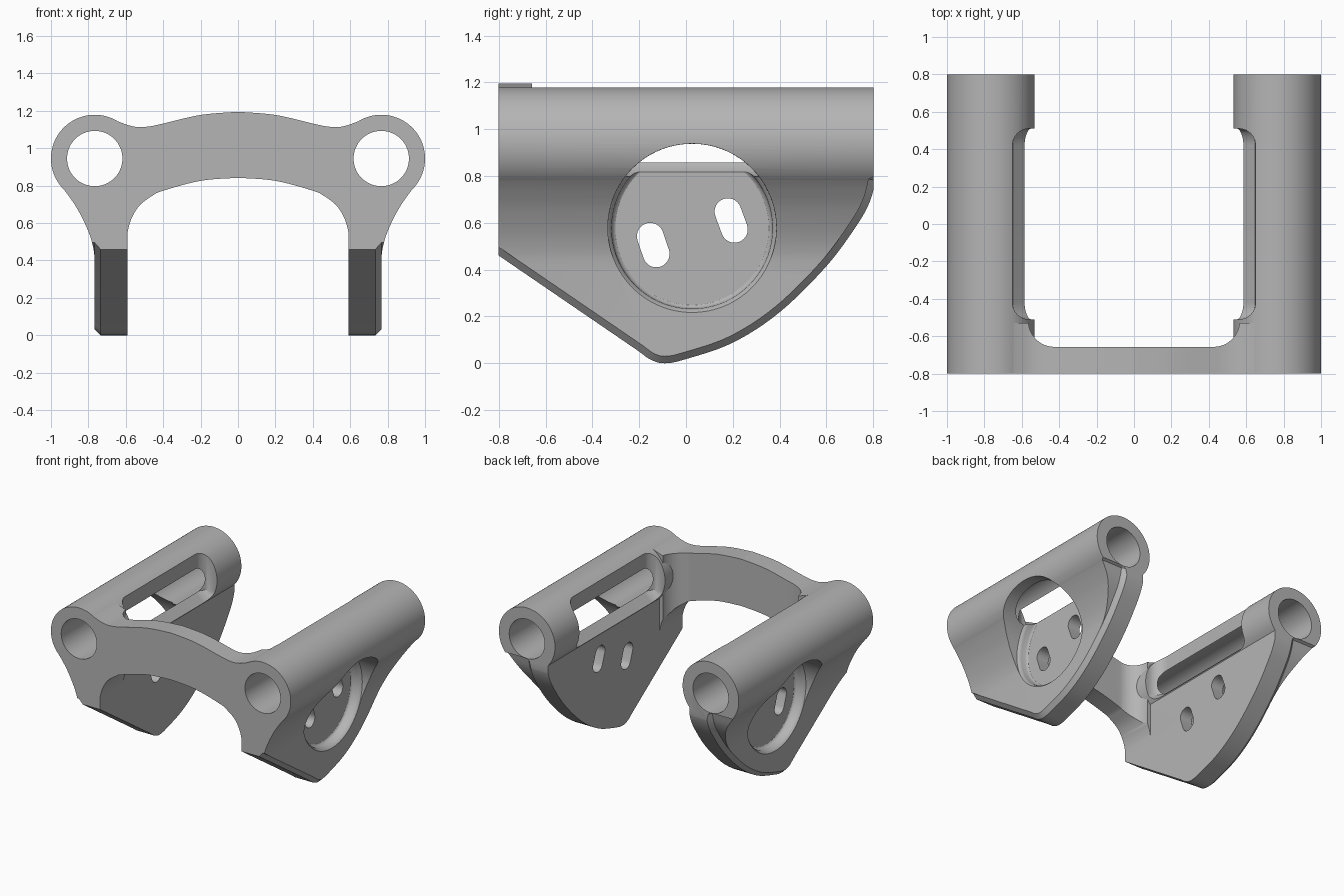
import bpy, bmesh
from math import sin, cos, pi, radians, hypot, sqrt

if "Cube" in bpy.data.objects:
    bpy.data.objects.remove(bpy.data.objects["Cube"])

grey = bpy.data.materials.new("satin_grey")
grey.use_nodes = True
colour = (0.46, 0.46, 0.46, 1)
grey.diffuse_color = colour
grey.node_tree.nodes["Principled BSDF"].inputs["Base Color"].default_value = colour

TUBE_X, TUBE_Z, TUBE_R, BORE_R = 0.766, 0.945, 0.234, 0.148


def loft(name, rings):
    """Solid through rings of equal point count, capped at both ends."""
    bm = bmesh.new()
    loops = [[bm.verts.new(p) for p in ring] for ring in rings]
    n = len(loops[0])
    for a, b in zip(loops, loops[1:]):
        for i in range(n):
            j = (i + 1) % n
            bm.faces.new((a[i], a[j], b[j], b[i]))
    bm.faces.new(loops[0])
    bm.faces.new(loops[-1])
    bmesh.ops.recalc_face_normals(bm, faces=bm.faces)
    mesh = bpy.data.meshes.new(name)
    bm.to_mesh(mesh)
    bm.free()
    mesh.materials.append(grey)
    ob = bpy.data.objects.new(name, mesh)
    bpy.context.collection.objects.link(ob)
    return ob


def along_y(name, pts, y0, y1):
    return loft(name, [[(x, y, z) for x, z in pts] for y in (y0, y1)])


def arc(cx, cy, r, start, end, n):
    return [(cx + r * cos(radians(start + (end - start) * i / n)),
             cy + r * sin(radians(start + (end - start) * i / n))) for i in range(n + 1)]


def spline(pts, steps=6):
    """Smooth curve through the given points."""
    out = []
    ext = [pts[0]] + pts + [pts[-1]]
    for p0, p1, p2, p3 in zip(ext, ext[1:], ext[2:], ext[3:]):
        for i in range(steps):
            t = i / steps
            out.append(tuple(
                b + 0.5 * t * (c - a + t * (2 * a - 5 * b + 4 * c - d + t * (3 * (b - c) + d - a)))
                for a, b, c, d in zip(p0, p1, p2, p3)))
    return out + [pts[-1]]


def apply(ob, mod):
    bpy.context.view_layer.objects.active = ob
    bpy.ops.object.modifier_apply(modifier=mod.name)


def mirror(ob):
    mod = ob.modifiers.new("mirror", 'MIRROR')
    mod.use_mirror_merge = False
    apply(ob, mod)
    return ob


def boolean(ob, tool, kind='DIFFERENCE'):
    mod = ob.modifiers.new("cut", 'BOOLEAN')
    mod.operation, mod.solver, mod.object = kind, 'EXACT', tool
    apply(ob, mod)
    bpy.data.objects.remove(tool)


# Side rails: a tube flaring down into a flat plate
flare = spline([(0.94, 0.79), (0.9, 0.738), (0.85, 0.66), (0.8, 0.555), (0.774, 0.47), (0.766, 0.4)])
join = sqrt(TUBE_R ** 2 - (TUBE_X - 0.59) ** 2)
section = arc(TUBE_X, TUBE_Z, TUBE_R, 221.2, -41.5, 60) + flare[1:] + [(0.766, -0.05), (0.59, -0.05)]
section[0] = (0.59, TUBE_Z - join)
bracket = mirror(along_y("bracket", section, -0.8, 0.8))

# Lower outline of the plates, chamfered on the outer edge
lower = [(-0.82, 0.472), (-0.8, 0.46), (-0.2, 0.05)]
lower += spline([(-0.2, 0.05), (-0.15, 0.015), (-0.09, 0.0), (0.0, 0.018), (0.2, 0.088), (0.4, 0.218),
                 (0.6, 0.415), (0.73, 0.59), (0.785, 0.69), (0.81, 0.78)])[1:]
inner = []
for i, (y, z) in enumerate(lower):
    (ya, za), (yb, zb) = lower[max(i - 1, 0)], lower[min(i + 1, len(lower) - 1)]
    size = hypot(yb - ya, zb - za)
    inner.append((y - 0.03 * (zb - za) / size, z + 0.03 * (yb - ya) / size))
top = [(0.9, 0.85), (0.9, 1.3), (-0.9, 1.3), (-0.9, 0.54)]
outline = loft("outline", [[(x, y, z) for y, z in pts + top]
                           for x, pts in ((0.5, lower), (0.735, lower), (0.766, inner), (1.1, inner))])
boolean(bracket, mirror(outline), 'INTERSECT')

# Front bridge with an arched top, arched underside and filleted back corners
upper = spline([(0, 1.195), (0.2, 1.178), (0.4, 1.132), (0.48, 1.116), (0.55, 1.115),
                (0.62, 1.135), (0.68, 1.16)])
under = spline([(0.59, 0.5), (0.595, 0.52), (0.575, 0.61), (0.53, 0.69), (0.46, 0.745), (0.4, 0.773),
                (0.2, 0.826), (0, 0.842)])
half = upper + [(0.7, 1.1), (0.7, 0.5)] + under
profile = half + [(-x, z) for x, z in reversed(half[1:-1])]
bridge = along_y("bridge", profile, -0.8, -0.53)
corner = arc(0.425, -0.517, 0.14, -90, 0, 12)
bay = corner + [(0.565, 0)]
bay += [(-x, y) for x, y in reversed(bay)]
boolean(bridge, loft("bay", [[(x, y, z) for x, y in bay] for z in (0.3, 1.4)]))
# Fillet stays above the arch, so the plates keep a clean inner face
boolean(bracket, bridge, 'UNION')

# Bores through both tubes
boolean(bracket, mirror(along_y("bore", arc(TUBE_X, TUBE_Z, BORE_R, 0, 354, 59), -0.9, 0.9)))

# Long windows opening the inner upper side of each tube
window = arc(0.56, 0.42, 0.09, 90, 0, 10)
window += [(x, -y) for x, y in reversed(window)] + [(0.4, -0.51), (0.4, 0.51)]
boolean(bracket, mirror(loft("window", [[(x - shift, y, z) for x, y in window]
                                        for shift, z in ((0.065, 0.797), (0, 0.86), (0, 1.3))])))

# Round outer pockets with softened floor and rim
steps = ((0.69, 0.328), (0.695, 0.336), (0.705, 0.342), (0.74, 0.344),
         (0.755, 0.349), (0.766, 0.36), (1.1, 0.362))
boolean(bracket, mirror(loft("pocket", [[(x, y, z) for y, z in arc(0.026, 0.577, r, 0, 355, 71)]
                                        for x, r in steps])))

# Two slanted fixing slots through each pocket floor
for y, z, lean in ((-0.14, 0.505, 0.013), (0.193, 0.61, 0.014)):
    slot = arc(y - lean, z + 0.038, 0.057, 20, 200, 14) + arc(y + lean, z - 0.038, 0.057, 200, 380, 14)
    boolean(bracket, mirror(loft("slot", [[(x, a, b) for a, b in slot] for x in (0.5, 0.8)])))

# Smooth curved walls, crisp edges
bpy.ops.object.select_all(action='DESELECT')
bracket.select_set(True)
bpy.context.view_layer.objects.active = bracket
bpy.ops.object.shade_smooth_by_angle(angle=radians(28))
